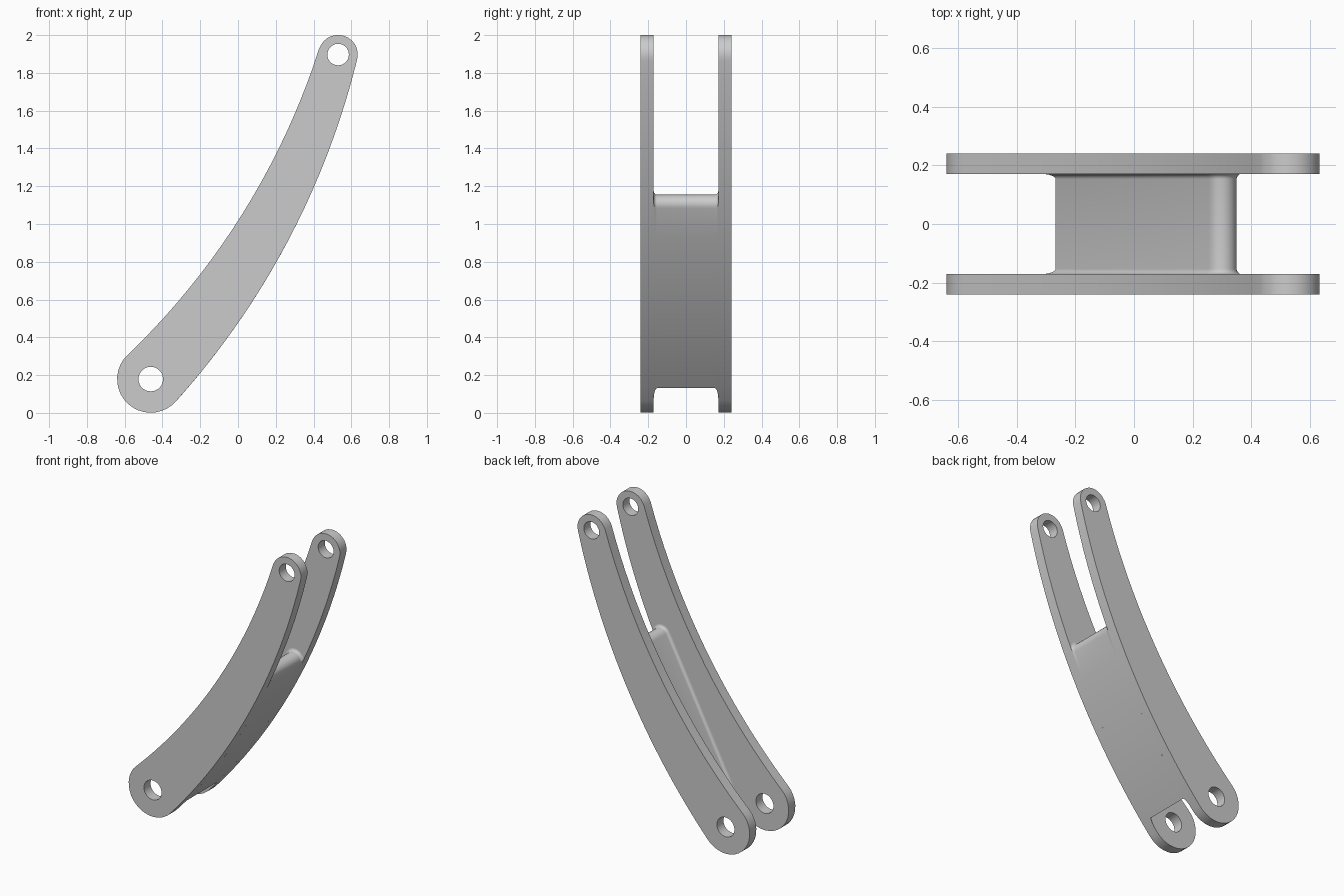
import bpy, bmesh
from math import sin, cos, pi, atan2, radians, sqrt
from mathutils import Vector as V

if "Cube" in bpy.data.objects:
    bpy.data.objects.remove(bpy.data.objects["Cube"])

INNER, OUTER = 0.171, 0.241       # side plate faces in y
LOW, LOW_R = V((-0.462, 0.179)), 0.178
TOP, TOP_R = V((0.53, 1.897)), 0.104


def circle3(a, b, c):
    """Centre and radius of the circle through three points."""
    d = 2 * (a.x * (b.y - c.y) + b.x * (c.y - a.y) + c.x * (a.y - b.y))
    q = [p.length_squared for p in (a, b, c)]
    m = V(((q[0] * (b.y - c.y) + q[1] * (c.y - a.y) + q[2] * (a.y - b.y)) / d,
           (q[0] * (c.x - b.x) + q[1] * (a.x - c.x) + q[2] * (b.x - a.x)) / d))
    return m, (a - m).length


def arc(m, r, a0, a1, n):
    return [m + r * V((cos(a0 + (a1 - a0) * i / n), sin(a0 + (a1 - a0) * i / n)))
            for i in range(n + 1)]


def angle(p, m):
    return atan2(p.y - m.y, p.x - m.x)


def arc_between(m, r, p, q, n):
    return arc(m, r, angle(p, m), angle(q, m), n)


def finish(bm, name):
    bmesh.ops.remove_doubles(bm, verts=bm.verts, dist=1e-5)
    bmesh.ops.recalc_face_normals(bm, faces=bm.faces)
    mesh = bpy.data.meshes.new(name)
    bm.to_mesh(mesh)
    bm.free()
    ob = bpy.data.objects.new(name, mesh)
    bpy.context.collection.objects.link(ob)
    return ob


# The two long edges of the link
back = [V((-0.585, 0.306)), V((0.0, 1.017)), V((0.43, 1.93))]
belly = [V((-0.325, 0.065)), V((0.204, 0.80)), V((0.629, 1.864))]
BACK_M, BACK_R = circle3(*back)
BELLY_M, BELLY_R = circle3(*belly)

# Side plate outline with two pin holes
outline = arc_between(BACK_M, BACK_R, back[0], back[2], 20)
outline += arc(TOP, TOP_R, angle(back[2], TOP), angle(belly[2], TOP), 14)[1:-1]
outline += arc_between(BELLY_M, BELLY_R, belly[2], belly[0], 20)
outline += arc(LOW, LOW_R, angle(belly[0], LOW), angle(back[0], LOW) - 2 * pi, 18)[1:-1]
holes = [arc(TOP, 0.057, 0, 2 * pi, 28)[:-1], arc(LOW, 0.065, 0, 2 * pi, 28)[:-1]]


def side_plate(name, side):
    cu = bpy.data.curves.new(name, 'CURVE')
    cu.dimensions, cu.fill_mode = '2D', 'BOTH'
    cu.extrude = (OUTER - INNER) / 2
    for loop in [outline] + holes:
        s = cu.splines.new('POLY')
        s.points.add(len(loop) - 1)
        for pt, p in zip(s.points, loop):
            pt.co = (p.x, p.y, 0, 1)
        s.use_cyclic_u = True
    tmp = bpy.data.objects.new(name + "_curve", cu)
    bpy.context.collection.objects.link(tmp)
    bpy.context.view_layer.update()
    dg = bpy.context.evaluated_depsgraph_get()
    mesh = bpy.data.meshes.new_from_object(tmp.evaluated_get(dg))
    bpy.data.objects.remove(tmp)
    bm = bmesh.new()
    bm.from_mesh(mesh)
    for v in bm.verts:
        x, z, y = v.co
        v.co = (x, y + side * (INNER + OUTER) / 2, z)
    finish(bm, name)


side_plate("front_side_plate", -1)
side_plate("back_side_plate", 1)

# Web between the plates: flat back, curved belly, rounded upper end
CAP, CAP_R = V((0.30, 1.105)), 0.05
foot = V((-0.265, 0.135))
U = (CAP + CAP_R * V((-0.885, 0.466)) - foot).normalized()
N = V((-U.y, U.x))


def web_profile(d):
    """Web section with its back and upper end grown outward by d."""
    p = CAP + (CAP_R + d) * N
    w = p - BELLY_M
    b = w.dot(U)
    toe = p - U * (b + sqrt(b * b - w.length_squared + BELLY_R ** 2))
    a = atan2(N.y, N.x)
    cap = arc(CAP, CAP_R + d, a, radians(-26), 14)
    for i, q in enumerate(cap):
        if (q - BELLY_M).length > BELLY_R:
            cap[i] = BELLY_M + (q - BELLY_M).normalized() * BELLY_R
    # walk the belly from the cap end back to the toe
    return cap + arc_between(BELLY_M, BELLY_R, cap[-1], toe, 13)[1:]


F = 0.018                          # fillet against the plates
half = [(INNER - F + F * cos(t), F - F * sin(t)) for t in [i * pi / 10 for i in range(6)]]
stations = half + [(-y, d) for y, d in reversed(half)]
bm = bmesh.new()
rings = [[bm.verts.new((p.x, y, p.y)) for p in web_profile(d)] for y, d in stations]
for r0, r1 in zip(rings, rings[1:]):
    for i in range(len(r0)):
        j = (i + 1) % len(r0)
        bm.faces.new((r0[i], r0[j], r1[j], r1[i]))
bm.faces.new(rings[0])
bm.faces.new(rings[-1])
web = finish(bm, "web")
bpy.context.view_layer.objects.active = web
web.select_set(True)
bpy.ops.object.shade_smooth_by_angle(angle=radians(30))
